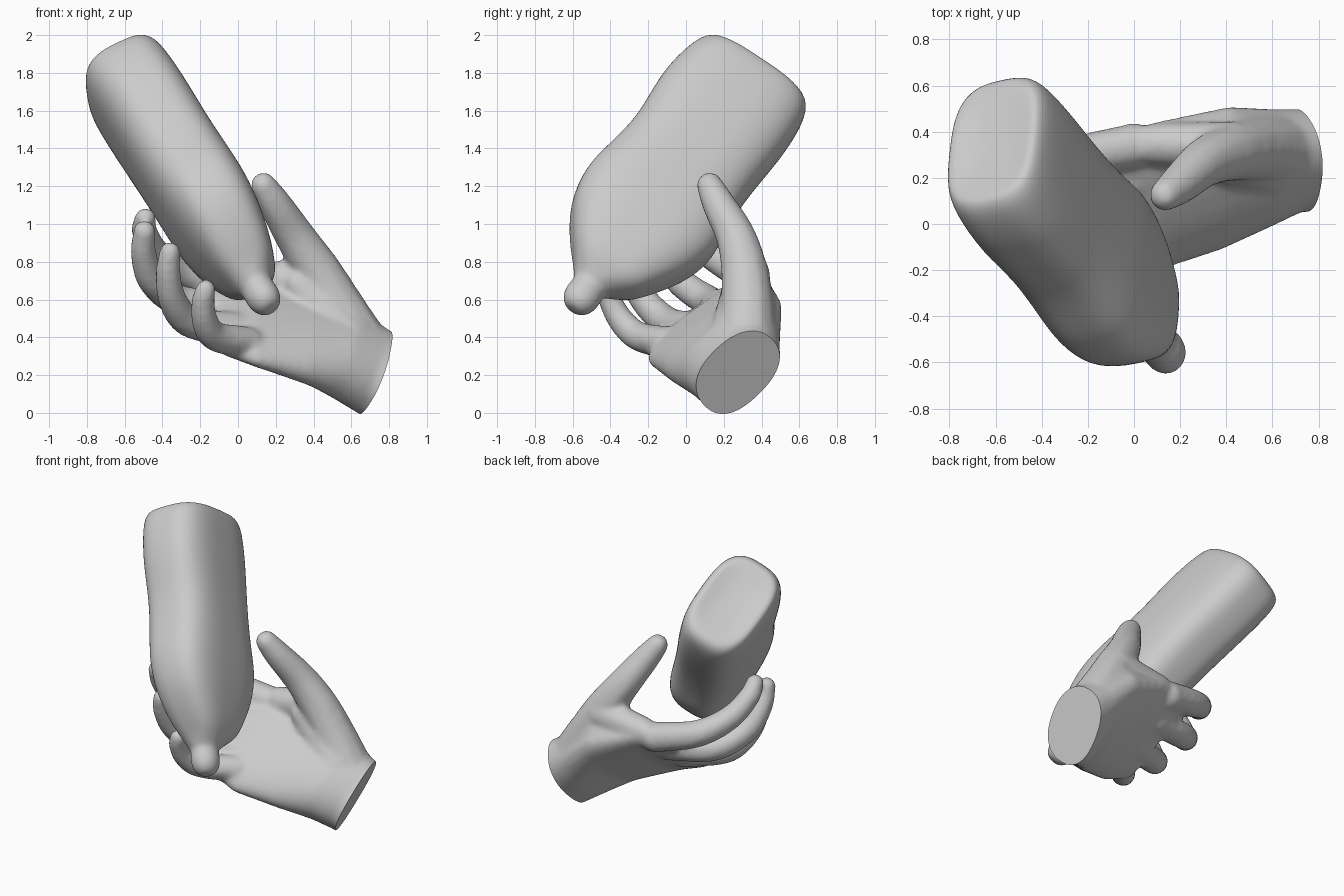
import bpy, bmesh, math
from mathutils import Vector

if "Cube" in bpy.data.objects:
    bpy.data.objects.remove(bpy.data.objects["Cube"])


def loft(bm, rings):
    """Skin a list of equal-length closed point rings and cap both ends."""
    vs = [[bm.verts.new(p) for p in r] for r in rings]
    n = len(vs[0])
    for a, b in zip(vs, vs[1:]):
        for i in range(n):
            bm.faces.new((a[i], a[(i + 1) % n], b[(i + 1) % n], b[i]))
    bm.faces.new(vs[0][::-1])
    bm.faces.new(vs[-1])


def oval(c, u, v, n=32, power=2.0):
    """Superellipse ring around c with half-axes u and v."""
    pts = []
    for i in range(n):
        a = 2 * math.pi * (i + .5) / n
        co, si = math.cos(a), math.sin(a)
        pts.append(c + u * math.copysign(abs(co) ** (2 / power), co)
                   + v * math.copysign(abs(si) ** (2 / power), si))
    return pts


def spline(pts, steps=10):
    """Catmull-Rom through 3D points."""
    p = [Vector(q) for q in pts]
    p = [2 * p[0] - p[1]] + p + [2 * p[-1] - p[-2]]
    out = []
    for i in range(1, len(p) - 2):
        a, b, c, d = p[i - 1:i + 3]
        for s in range(steps):
            t = s / steps
            out.append(0.5 * (2 * b + (c - a) * t + (2 * a - 5 * b + 4 * c - d) * t * t
                              + (3 * b - a - 3 * c + d) * t ** 3))
    return out + [p[-2]]


def limb(bm, r0, r1, *pts):
    """Overlapping balls tapering from r0 to r1; the remesh fuses them."""
    path = spline(pts)
    for i, q in enumerate(path):
        r = r0 + (r1 - r0) * (i / (len(path) - 1))
        s = bmesh.ops.create_icosphere(bm, subdivisions=2, radius=r)
        bmesh.ops.translate(bm, verts=s['verts'], vec=q)


def make(name, bm):
    bmesh.ops.recalc_face_normals(bm, faces=bm.faces)
    me = bpy.data.meshes.new(name)
    bm.to_mesh(me)
    bm.free()
    ob = bpy.data.objects.new(name, me)
    bpy.context.collection.objects.link(ob)
    return ob


def smooth(ob):
    bpy.ops.object.select_all(action='DESELECT')
    bpy.context.view_layer.objects.active = ob
    ob.select_set(True)
    bpy.ops.object.shade_smooth_by_angle(angle=math.radians(45))


# Held vessel: distance from base, lower/upper extent of wide side, half narrow side
stations = [(-.01, -.14, .16, .1), (-.04, -.265, .295, .19),
            (-.02, -.305, .35, .22), (.05, -.345, .39, .24),
            (.3, -.385, .40, .242), (.58, -.34, .375, .238), (.85, -.385, .39, .238),
            (1.0, -.41, .425, .236), (1.2, -.375, .375, .218),
            (1.39, -.25, .255, .175), (1.47, -.18, .20, .14)]
base = Vector((-.59, .33, 1.79))
axis = Vector((-.46, .525, .72)).normalized()
wide = Vector((.09, .83, -.55))
wide = (wide - axis * wide.dot(axis)).normalized()
narrow = axis.cross(wide)
bm = bmesh.new()
rings = [oval(base - axis * t + wide * (lo + hi) / 2 + narrow * .015,
              narrow * h, wide * (hi - lo) / 2, power=3.0) for t, lo, hi, h in stations]
# rounded tip
for t, r in ((1.54, .1), (1.57, .085), (1.62, .092), (1.68, .085), (1.72, .055), (1.73, .025)):
    rings.append(oval(base - axis * t - wide * .022 + narrow * .03, narrow * r, wide * r * 1.08))
loft(bm, rings)
vessel = make("vessel", bm)
vessel.modifiers.new("round", 'SUBSURF').levels = 2
vessel.modifiers["round"].render_levels = 2
smooth(vessel)

# Palm: x, y, z of centre, half width, half thickness, roll, lean
bm = bmesh.new()
palm = [(.92, .28, .13, .24, .18, 42, .4), (.74, .275, .205, .24, .18, 42, .4),
        (.6, .24, .29, .28, .185, 38, .25), (.4, .2, .395, .36, .145, 36, .1),
        (.1, .12, .48, .385, .10, 35, 0), (-.11, .10, .515, .33, .07, 37, -.15)]
rings = []
for x, y, z, w, h, roll, lean in palm:
    r = math.radians(roll)
    ring = oval(Vector((x, y, z)), Vector((0, math.cos(r), math.sin(r))) * w,
                Vector((0, -math.sin(r), math.cos(r))) * h, power=2.3)
    rings.append([p + Vector((lean * (p.z - z), 0, 0)) for p in ring])
loft(bm, rings)

# Index, middle, ring and little finger
limb(bm, .102, .06, (0, .34, .67), (-.28, .275, .745), (-.43, .13, .84),
     (-.495, 0, .96), (-.49, -.07, 1.03))
limb(bm, .097, .063, (0, .2, .555), (-.3, .12, .59), (-.45, -.03, .695),
     (-.50, -.13, .84), (-.495, -.19, .96))
limb(bm, .097, .06, (0, .03, .44), (-.25, -.1, .48), (-.345, -.22, .595),
     (-.37, -.30, .74), (-.36, -.335, .85))
limb(bm, .09, .056, (.05, -.1, .37), (-.12, -.25, .405), (-.175, -.34, .485),
     (-.185, -.40, .59), (-.17, -.425, .655))
# Thumb
limb(bm, .165, .072, (.63, .32, .37), (.53, .325, .55), (.42, .31, .75),
     (.305, .265, .93), (.20, .175, 1.1), (.135, .125, 1.205))
# Webs and muscle between thumb, index and palm
limb(bm, .11, .098, (.42, .34, .73), (.1, .345, .69))
limb(bm, .13, .09, (.62, .36, .38), (.42, .37, .59), (.2, .36, .63))
limb(bm, .15, .08, (.58, .27, .40), (.32, .27, .68))
hand = make("hand", bm)
mod = hand.modifiers.new("fuse", 'REMESH')
mod.mode = 'VOXEL'
mod.voxel_size = .016
mod = hand.modifiers.new("soften", 'SMOOTH')
mod.factor = .5
mod.iterations = 12

# Flat cut at the wrist
dg = bpy.context.evaluated_depsgraph_get()
me = bpy.data.meshes.new_from_object(hand.evaluated_get(dg))
hand.modifiers.clear()
hand.data = me
bm = bmesh.new()
bm.from_mesh(me)
bmesh.ops.bisect_plane(bm, geom=bm.verts[:] + bm.edges[:] + bm.faces[:],
                       plane_co=(.72, .27, .2), plane_no=(1, .25, -.45), clear_outer=True)
bmesh.ops.holes_fill(bm, edges=[e for e in bm.edges if e.is_boundary], sides=0)
bm.to_mesh(me)
bm.free()
smooth(hand)
